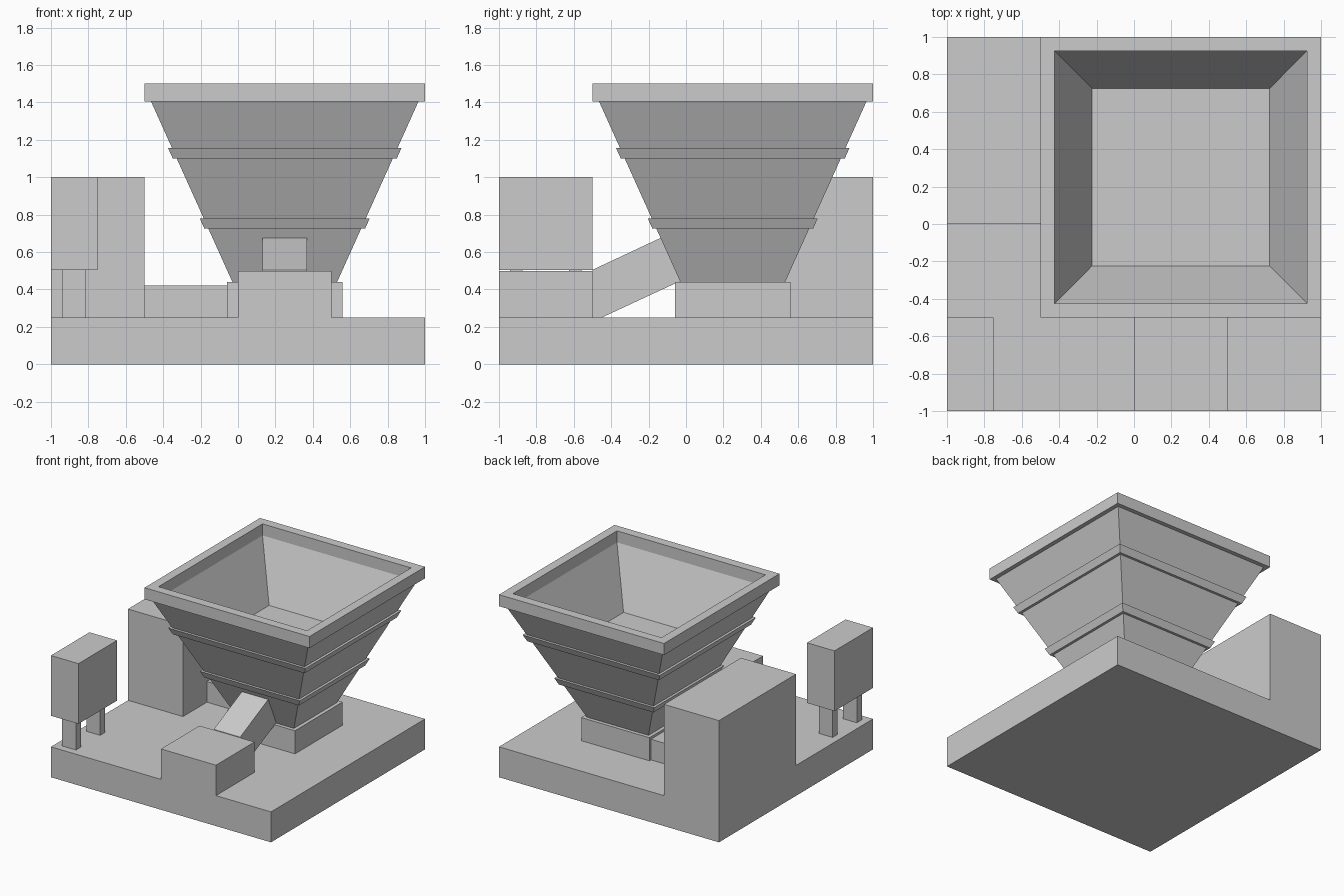
import bpy, bmesh

if "Cube" in bpy.data.objects:
    bpy.data.objects.remove(bpy.data.objects["Cube"])

grey = bpy.data.materials.new("light_grey")
grey.diffuse_color = (0.6, 0.6, 0.6, 1)
grey.use_nodes = True
grey.node_tree.nodes["Principled BSDF"].inputs["Base Color"].default_value = grey.diffuse_color


def finish(name, bm):
    bmesh.ops.recalc_face_normals(bm, faces=bm.faces)
    mesh = bpy.data.meshes.new(name)
    bm.to_mesh(mesh)
    bm.free()
    mesh.materials.append(grey)
    obj = bpy.data.objects.new(name, mesh)
    bpy.context.collection.objects.link(obj)
    return obj


def box(name, x, y, z):
    """Box from (min, max) pairs."""
    bm = bmesh.new()
    for v in bmesh.ops.create_cube(bm, size=1)["verts"]:
        v.co = [r[0] if c < 0 else r[1] for c, r in zip(v.co, (x, y, z))]
    return finish(name, bm)


def square_lathe(name, profile, closed, centre=0.25):
    """Sweep a (half width, z) profile round a square."""
    bm = bmesh.new()
    rings = [[bm.verts.new((centre + sx * h, centre + sy * h, z))
              for sx, sy in ((-1, -1), (1, -1), (1, 1), (-1, 1))]
             for h, z in profile]
    pairs = list(zip(rings, rings[1:]))
    if closed:
        pairs.append((rings[-1], rings[0]))
    else:
        bm.faces.new(rings[0])
        bm.faces.new(rings[-1])
    for a, b in pairs:
        for i in range(4):
            j = (i + 1) % 4
            bm.faces.new((a[i], a[j], b[j], b[i]))
    return finish(name, bm)


# Ground slab and the two blocks standing flush with its edges
box("base", (-1, 1), (-1, 1), (0, 0.25))
box("rear_block", (-1, -0.5), (0, 1), (0.25, 1))
box("front_block", (0, 0.5), (-1, -0.5), (0.25, 0.5))

# Control box on two legs
box("control_box", (-1, -0.75), (-1, -0.5), (0.505, 1))
for i, y in enumerate((-0.94, -0.625)):
    box(f"control_box_leg_{i + 1}", (-0.94, -0.815), (y, y + 0.065), (0.25, 0.505))

# Hopper: neck, open funnel with rim, and two raised bands
box("hopper_neck", (-0.06, 0.56), (-0.06, 0.56), (0.25, 0.44))
square_lathe("hopper", [(0.28, 0.44), (0.715, 1.405), (0.75, 1.405), (0.75, 1.5),
                        (0.675, 1.5), (0.675, 1.405), (0.475, 0.96)], False)


def wall(z):
    return 0.28 + 0.451 * (z - 0.44)


for name, z in (("lower_band", 0.725), ("upper_band", 1.1)):
    top = z + 0.055
    square_lathe(name, [(wall(z) - 0.015, z), (wall(z) + 0.021, z),
                        (wall(top) + 0.021, top), (wall(top) - 0.015, top)], True)

# Duct between the rear block and the neck
box("duct", (-0.5, -0.06), (0.31, 0.54), (0.25, 0.42))

# Sloping chute from the funnel to the front block
bm = bmesh.new()
side = bm.faces.new([bm.verts.new((0.13, y, z)) for y, z in
                     ((-0.5, 0.25), (-0.45, 0.25), (-0.03, 0.445),
                      (-0.12, 0.683), (-0.5, 0.505))])
ext = bmesh.ops.extrude_face_region(bm, geom=[side], use_keep_orig=True)["geom"]
for v in ext:
    if isinstance(v, bmesh.types.BMVert):
        v.co.x = 0.37
finish("chute", bm)
